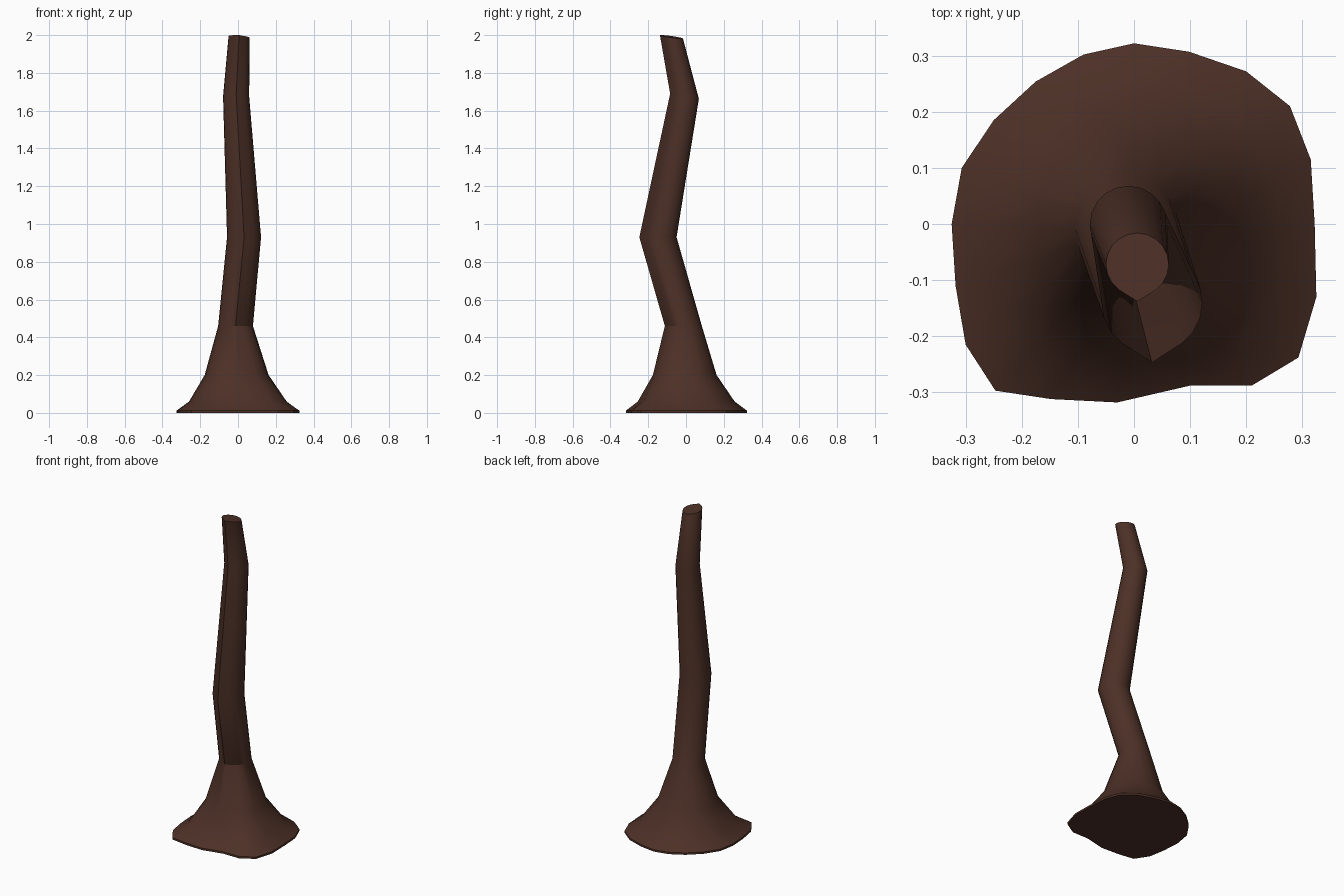
import bpy, bmesh, math

if "Cube" in bpy.data.objects:
    bpy.data.objects.remove(bpy.data.objects["Cube"])

SIDES = 20

bark = bpy.data.materials.new("dark brown bark")
bark.diffuse_color = (0.074, 0.030, 0.020, 1)
bark.use_nodes = True
bark.node_tree.nodes["Principled BSDF"].inputs["Base Color"].default_value = bark.diffuse_color

# irregular foot outline, clockwise from the back (+y)
FOOT = [(0, .322), (.098, .307), (.2, .272), (.278, .21), (.315, .115),
        (.322, 0), (.325, -.13), (.293, -.238), (.21, -.288), (.1, -.288),
        (-.03, -.318), (-.148, -.312), (-.247, -.297), (-.3, -.215), (-.318, -.11),
        (-.325, 0), (-.307, .1), (-.25, .185), (-.175, .254), (-.09, .302)]


def trunk_ring(cx, cy, r, front, z, slope_x=0, slope_y=0):
    """Round section drawn out to a ridge at the front (-y), optionally tilted."""
    pts = []
    for i in range(SIDES):
        a = 2 * math.pi * i / SIDES
        x, y = r * math.sin(a), r * math.cos(a)
        k = abs(i - SIDES // 2)
        if k < 2:  # straight flanks running to the ridge
            t = k / 2
            x = math.copysign(r * math.sin(math.pi / 5), x) * t if k else 0
            y = -front * (1 - t) - r * math.cos(math.pi / 5) * t
        pts.append((cx + x, cy + y, z + slope_x * x + slope_y * y))
    return pts


def foot_ring(scale, z, blend=0, dx=0, dy=0):
    """Foot outline scaled inward and blended towards a circle."""
    pts = []
    for i, (x, y) in enumerate(FOOT):
        a = 2 * math.pi * i / SIDES
        x += (.322 * math.sin(a) - x) * blend
        y += (.322 * math.cos(a) - y) * blend
        pts.append((x * scale + dx, y * scale + dy, z))
    return pts


# flared foot, then the crooked stem
rings = [
    foot_ring(1, 0),
    foot_ring(1, .012),
    foot_ring(.80, .06, .3),
    foot_ring(.525, .2, .7, -.007, -.007),
    trunk_ring(-.013, -.008, .092, .104, .46),
    trunk_ring(.032, -.140, .090, .107, .93),
    trunk_ring(-.010, -.001, .069, .083, 1.675, 0, -.18),
    trunk_ring(.006, -.072, .056, .066, 1.99, -.08, -.15),
]

bm = bmesh.new()
loops = [[bm.verts.new(p) for p in ring] for ring in rings]
for lo, hi in zip(loops, loops[1:]):
    for i in range(SIDES):
        j = (i + 1) % SIDES
        bm.faces.new((lo[i], lo[j], hi[j], hi[i]))
bm.faces.new(loops[0])
bm.faces.new(loops[-1])
bmesh.ops.recalc_face_normals(bm, faces=bm.faces)

mesh = bpy.data.meshes.new("tree_trunk")
bm.to_mesh(mesh)
bm.free()
mesh.materials.append(bark)
trunk = bpy.data.objects.new("tree_trunk", mesh)
bpy.context.collection.objects.link(trunk)
bpy.context.view_layer.objects.active = trunk
trunk.select_set(True)
bpy.ops.object.shade_smooth_by_angle(angle=math.radians(30))
